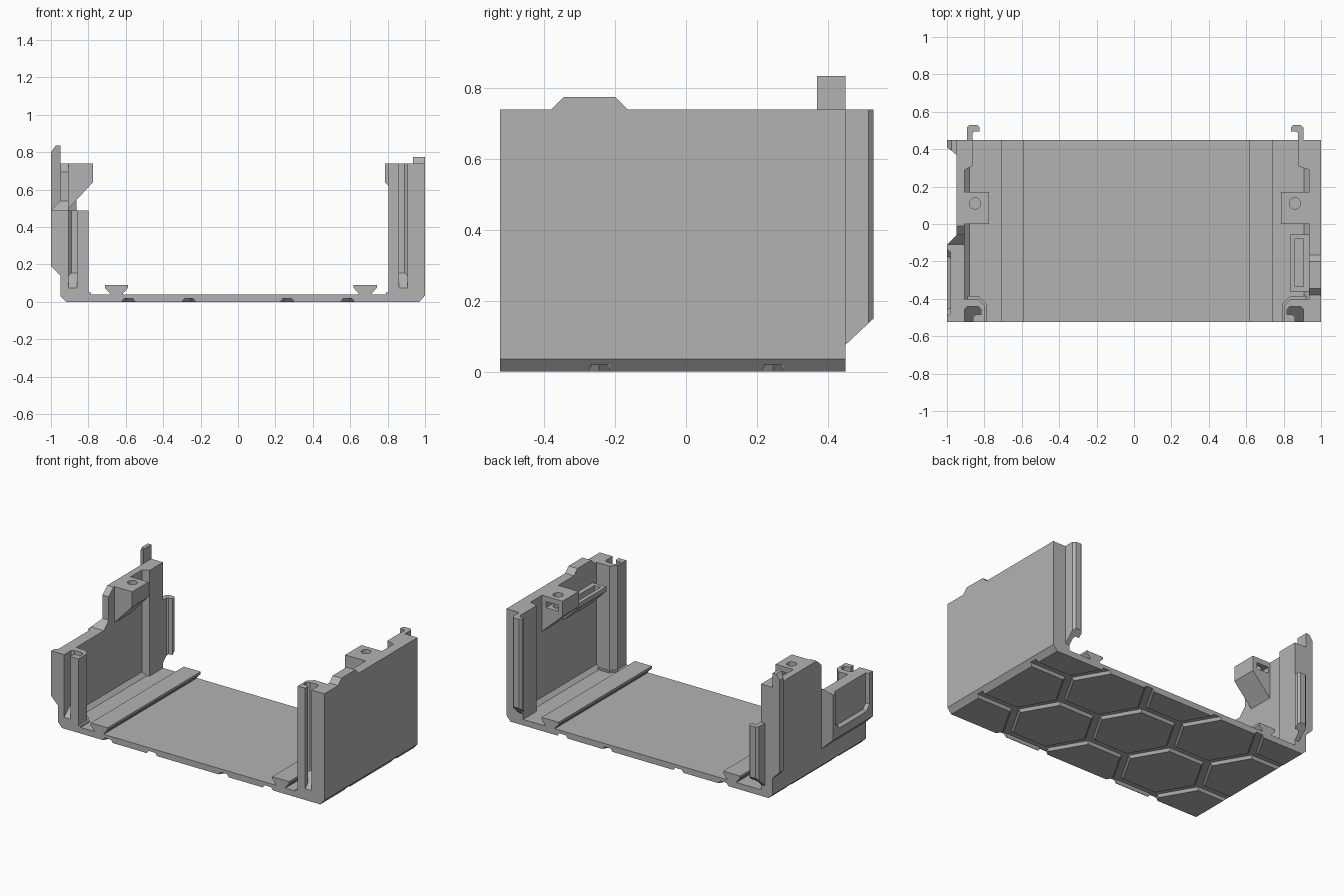
import bpy, bmesh, math
from mathutils import Vector

if "Cube" in bpy.data.objects:
    bpy.data.objects.remove(bpy.data.objects["Cube"])

mat = bpy.data.materials.new("plain_grey")
mat.diffuse_color = (0.45, 0.45, 0.45, 1)
mat.use_nodes = True
mat.node_tree.nodes["Principled BSDF"].inputs["Base Color"].default_value = mat.diffuse_color
F, B = -0.525, 0.45          # front and back of the tray


def finish(name, bm):
    bmesh.ops.recalc_face_normals(bm, faces=bm.faces)
    me = bpy.data.meshes.new(name)
    bm.to_mesh(me)
    bm.free()
    me.materials.append(mat)
    ob = bpy.data.objects.new(name, me)
    bpy.context.collection.objects.link(ob)
    return ob


def prism(name, pts, axis, a, b, bottom=None):
    """Extrude a 2D outline along x, y or z; bottom(y) can slope the low end."""
    bm = bmesh.new()

    def put(p, q, t):
        return {"x": (t, p, q), "y": (p, t, q), "z": (p, q, t)}[axis]
    low = [bm.verts.new(put(p, q, bottom(q) if bottom else a)) for p, q in pts]
    top = [bm.verts.new(put(p, q, b)) for p, q in pts]
    bm.faces.new(low)
    bm.faces.new(top)
    n = len(pts)
    for i in range(n):
        j = (i + 1) % n
        bm.faces.new((low[i], low[j], top[j], top[i]))
    return finish(name, bm)


def hull_mesh(bm):
    """Replace the contents by the convex hull of its points."""
    pts = [v.co.copy() for v in bm.verts]
    bm.clear()
    vs = [bm.verts.new(p) for p in pts]
    bmesh.ops.remove_doubles(bm, verts=vs, dist=1e-5)
    res = bmesh.ops.convex_hull(bm, input=bm.verts[:])
    junk = {g for g in res["geom_interior"] + res["geom_unused"]
            if isinstance(g, bmesh.types.BMVert)}
    bmesh.ops.delete(bm, geom=list(junk), context="VERTS")
    bmesh.ops.dissolve_limit(bm, angle_limit=0.01, verts=bm.verts[:], edges=bm.edges[:])


def hull(name, pts):
    bm = bmesh.new()
    for p in pts:
        bm.verts.new(p)
    hull_mesh(bm)
    return finish(name, bm)


def box(name, x0, x1, y0, y1, z0, z1):
    return prism(name, [(x0, y0), (x1, y0), (x1, y1), (x0, y1)], "z", z0, z1)


def cut(ob, cutter):
    cutter.hide_render = True
    cutter.display_type = "WIRE"
    m = ob.modifiers.new("cut", "BOOLEAN")
    m.object = cutter
    m.operation = "DIFFERENCE"
    m.solver = "EXACT"


# Floor slab with chamfered lower sides
G = 0.018
prism("floor", [(-0.938, G), (0.985, G), (1, 0.035), (1, 0.04), (-0.95, 0.04), (-0.95, 0.03)],
      "y", F, B)

# Hexagonal pads under the floor, trimmed at the edges
flat = 0.49
side = flat / math.sqrt(3)
planes = [((0, F, 0), (0, -1, 0)), ((0, B, 0), (0, 1, 0)),
          ((0.97, 0, 0), (0.76, 0, -0.65)), ((-0.92, 0, 0), (-0.71, 0, -0.71))]
for col in range(-3, 4):
    for row in range(-2, 3):
        cx, cy = col * 1.5 * side, (row + 0.5 * (col % 2)) * flat
        bm = bmesh.new()
        for z, gap in ((0, 0.032), (G + 0.001, 0.02)):
            r = (flat / 2 - gap) * 2 / math.sqrt(3)
            for k in range(6):
                a = k * math.pi / 3
                bm.verts.new((cx + r * math.cos(a), cy + r * math.sin(a), z))
        hull_mesh(bm)
        for co, no in planes:
            if bm.verts:
                bmesh.ops.bisect_plane(bm, geom=bm.verts[:] + bm.edges[:] + bm.faces[:],
                                       plane_co=co, plane_no=Vector(no).normalized(),
                                       clear_outer=True)
                if len(bm.verts) > 3:
                    hull_mesh(bm)
        if len(bm.faces) > 3:
            finish("hex_pad", bm)
        else:
            bm.free()

# Dovetail rails
for cx in (-0.65, 0.68):
    prism("dovetail_rail", [(cx - 0.035, 0.035), (cx + 0.035, 0.035), (cx + 0.035, 0.045),
                            (cx + 0.062, 0.075), (cx + 0.062, 0.09), (cx - 0.062, 0.09),
                            (cx - 0.062, 0.075), (cx - 0.035, 0.045)], "y", F, B)

# Side walls
prism("left_wall", [(F, 0.03), (B, 0.03), (B, 0.74), (-0.01, 0.74), (-0.06, 0.695),
                    (-0.06, 0.54), (-0.11, 0.49), (F, 0.49)], "x", -0.95, -0.905)
prism("right_wall", [(F, 0.035), (B, 0.035), (B, 0.74), (-0.165, 0.74), (-0.2, 0.775),
                     (-0.345, 0.775), (-0.38, 0.74), (F, 0.74)], "x", 0.935, 1)

# Outer bulge on the left wall with a shallow open recess
bulge = hull("left_bulge", [(x, y, z) for y in (F, -0.11)
                            for x, z in ((-0.94, 0.14), (-0.95, 0.14), (-1, 0.19),
                                         (-1, 0.49), (-0.94, 0.49))])
hull("left_bulge_end", [(-1, -0.11, 0.19), (-1, -0.11, 0.49), (-0.95, -0.11, 0.14),
                        (-0.95, -0.11, 0.49), (-0.95, -0.06, 0.14), (-0.95, -0.06, 0.54)])
recess = []
for x, d in ((-1.01, 0), (-0.98, 0.02)):
    recess += [(x, -0.5 + d, 0.6), (x, -0.5 + d, 0.28 + d / 2), (x, -0.46 + d / 2, 0.24 + d),
               (x, -0.17 - d / 2, 0.24 + d), (x, -0.13 - d, 0.28 + d / 2), (x, -0.13 - d, 0.6)]
cut(bulge, hull("recess_cutter", recess))

# Tall locating tab at the rear left
hull("left_tab", [(-1, B, 0.19), (-1, 0.41, 0.19), (-0.95, B, 0.14), (-0.95, 0.37, 0.14),
                  (-1, B, 0.8), (-1, 0.41, 0.8), (-0.975, B, 0.835), (-0.975, 0.39, 0.835),
                  (-0.95, B, 0.835), (-0.95, 0.37, 0.835)])

# Parts on both sides: s side, w wall inner face, c column face, e block face, h pillar/hook height
for label, s, w, c, e, h in (("left", -1, 0.905, 0.864, 0.775, 0.49),
                             ("right", 1, 0.935, 0.877, 0.785, 0.74)):
    def flip(pts):
        return [(s * p, q) for p, q in pts]

    # foot chamfer along the wall
    prism(label + "_foot", flip([(w + 0.01, 0.035), (w - 0.025, 0.035), (w - 0.025, 0.04),
                                 (w, 0.065), (w + 0.01, 0.065)]), "y", -0.41, B)
    # rear column
    prism(label + "_rear_column", flip([(w + 0.01, 0.29), (w, 0.29), (c, 0.31),
                                        (c, B), (w + 0.01, B)]), "z", 0.035, 0.74)
    # rear hook
    prism(label + "_hook", flip([(c + 0.03, B - 0.01), (c + 0.03, 0.515), (c + 0.015, 0.53),
                                 (c - 0.025, 0.53), (c - 0.037, 0.518), (c - 0.037, 0.495),
                                 (c - 0.01, 0.495), (c, 0.485), (c, B - 0.01)]),
          "z", 0, h, lambda y: 0.075 + (y - B) * 0.94)
    # front pillar with matching hook slot
    k = 0.80 if s < 0 else 0.805
    pillar = prism(label + "_front_pillar",
                   flip([(w + 0.01, F), (k, F), (k, -0.435), (k + 0.035, -0.4),
                         (w + 0.01, -0.4)]), "z", 0.035, h)
    prism(label + "_pillar_foot",
          flip([(w, F), (k - 0.015, F), (k - 0.015, -0.43), (k + 0.03, -0.385), (w, -0.385)]),
          "z", 0.035, 0.05)
    slot = prism(label + "_slot_cutter",
                 flip([(0.905, -0.55), (0.905, -0.455), (0.89, -0.44), (0.835, -0.44),
                       (0.818, -0.455), (0.818, -0.485), (0.845, -0.485), (0.86, -0.495),
                       (0.86, -0.55)]), "z", 0, 1, lambda y: 0.075 + (y - F) * 0.94)
    cut(pillar, slot)
    # screw block with bore and nut pocket
    block = prism(label + "_screw_block",
                  flip([(w + 0.02, 0.74), (e, 0.74), (e, 0.64), (w, 0.50), (w + 0.02, 0.50)]),
                  "y", 0, 0.17)
    m = e + 0.075
    bore = prism(label + "_bore_cutter",
                 [(s * m + 0.03 * math.cos(i * math.pi / 12),
                   0.11 + 0.03 * math.sin(i * math.pi / 12)) for i in range(24)],
                 "z", 0.64, 0.8)
    pocket = box(label + "_pocket_cutter", s * m - 0.045, s * m + 0.045, 0.065, 0.2, 0.665, 0.705)
    cut(block, bore)
    cut(block, pocket)

# Slotted bracket on the inside of the right wall
bracket = prism("right_bracket", [(0.945, 0.62), (0.835, 0.62), (0.835, 0.59), (0.935, 0.49),
                                  (0.945, 0.49)], "y", -0.36, -0.055)
cut(bracket, box("bracket_cutter", 0.86, 0.905, -0.335, -0.08, 0.575, 0.7))
